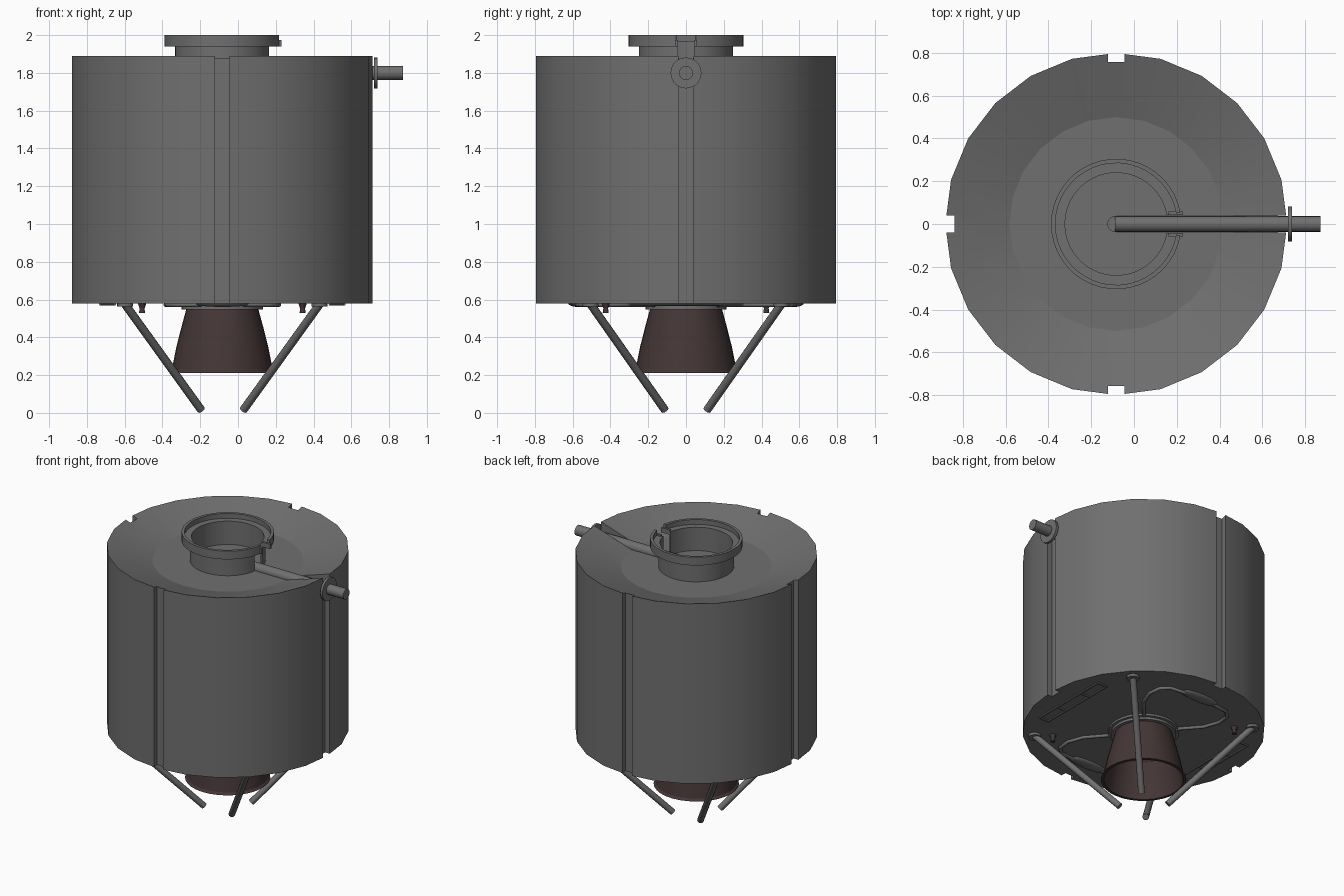
import bpy, bmesh, math
from mathutils import Vector

if "Cube" in bpy.data.objects:
    bpy.data.objects.remove(bpy.data.objects["Cube"])

CX = -0.083  # x of the main axis


def material(name, rgb):
    m = bpy.data.materials.new(name)
    m.diffuse_color = (*rgb, 1)
    m.use_nodes = True
    m.node_tree.nodes["Principled BSDF"].inputs["Base Color"].default_value = m.diffuse_color
    return m


GREY = material("metal_grey", (0.16, 0.16, 0.16))
BROWN = material("nozzle_brown", (0.058, 0.036, 0.036))


def finish(name, bm, mat, smooth=30):
    bmesh.ops.remove_doubles(bm, verts=bm.verts, dist=1e-5)
    bmesh.ops.recalc_face_normals(bm, faces=bm.faces)
    me = bpy.data.meshes.new(name)
    bm.to_mesh(me)
    bm.free()
    ob = bpy.data.objects.new(name, me)
    bpy.context.collection.objects.link(ob)
    me.materials.append(mat)
    if smooth:
        shade(ob, smooth)
    return ob


def shade(ob, angle):
    bpy.ops.object.select_all(action='DESELECT')
    ob.select_set(True)
    bpy.context.view_layer.objects.active = ob
    bpy.ops.object.shade_smooth_by_angle(angle=math.radians(angle))


def lathe(name, profile, seg, mat, start=0.0, sweep=360.0, smooth=30, cx=CX, cy=0.0):
    """Revolve a closed (r, z) loop; caps the ends of a partial sweep."""
    bm = bmesh.new()
    full = sweep >= 360
    rings = []
    for i in range(seg if full else seg + 1):
        a = math.radians(start + sweep * i / seg)
        rings.append([bm.verts.new((cx + r * math.cos(a), cy + r * math.sin(a), z)) for r, z in profile])
    n = len(profile)
    for i in range(seg):
        a, b = rings[i], rings[(i + 1) % len(rings)]
        for j in range(n):
            k = (j + 1) % n
            if profile[j][0] == 0 and profile[k][0] == 0:
                continue
            bm.faces.new((a[j], b[j], b[k], a[k]))
    if not full:
        bm.faces.new(rings[0])
        bm.faces.new(rings[-1])
    bmesh.ops.remove_doubles(bm, verts=bm.verts, dist=1e-5)
    bmesh.ops.dissolve_degenerate(bm, edges=bm.edges, dist=1e-6)
    return finish(name, bm, mat, smooth)


def rod(name, p, q, r, mat=GREY, seg=12, r2=None):
    p, q = Vector(p), Vector(q)
    bm = bmesh.new()
    bmesh.ops.create_cone(bm, cap_ends=True, segments=seg, radius1=r,
                          radius2=r if r2 is None else r2, depth=(q - p).length)
    bm.transform((q - p).to_track_quat('Z', 'Y').to_matrix().to_4x4())
    bmesh.ops.translate(bm, verts=bm.verts, vec=(p + q) / 2)
    return finish(name, bm, mat, 40)


def box(name, lo, hi, mat=GREY):
    bm = bmesh.new()
    bmesh.ops.create_cube(bm, size=1)
    for v in bm.verts:
        v.co = [lo[i] + (v.co[i] + 0.5) * (hi[i] - lo[i]) for i in range(3)]
    return finish(name, bm, mat, 0)


def tube(name, pts, r):
    cu = bpy.data.curves.new(name, 'CURVE')
    cu.dimensions = '3D'
    cu.bevel_depth = r
    cu.bevel_resolution = 2
    cu.use_fill_caps = True
    sp = cu.splines.new('POLY')
    sp.points.add(len(pts) - 1)
    for s, p in zip(sp.points, pts):
        s.co = (*p, 1)
    cu.materials.append(GREY)
    ob = bpy.data.objects.new(name, cu)
    bpy.context.collection.objects.link(ob)
    return ob


# Main tank with dished top
body = lathe("tank_body", [(0, 0.58), (0.8, 0.58), (0.8, 1.89), (0.5, 1.795), (0, 1.795)], 24, GREY, smooth=0)

# Four vertical channels, and a slot in the rim for the feed pipe
w = 0.039
cutters = [
    box("cut_right", (CX + 0.757, -w, 0.4), (1, w, 2.1)),
    box("cut_left", (-1, -w, 0.4), (CX - 0.757, w, 2.1)),
    box("cut_back", (CX - w, 0.757, 0.4), (CX + w, 1, 2.1)),
    box("cut_front", (CX - w, -1, 0.4), (CX + w, -0.757, 2.1)),
    box("cut_slot", (CX + 0.45, -w + 0.001, 1.79), (0.95, w - 0.001, 2.1)),
]
for c in cutters:
    c.hide_render = True
    m = body.modifiers.new(c.name, 'BOOLEAN')
    m.operation = 'DIFFERENCE'
    m.solver = 'EXACT'
    m.object = c
    bpy.context.view_layer.objects.active = body
    bpy.ops.object.modifier_apply(modifier=m.name)
    bpy.data.objects.remove(c)
shade(body, 16)

# Docking collar, open towards the feed pipe
lathe("top_collar", [(0.25, 1.79), (0.25, 1.94), (0.305, 1.94), (0.305, 2.0),
                     (0.285, 2.0), (0.285, 1.965), (0.24, 1.965), (0.24, 1.79)],
      40, GREY, start=10, sweep=340)
for s in (-1, 1):
    y0, y1 = sorted((s * 0.042, s * 0.058))
    box("collar_tab", (CX + 0.245, y0, 1.94), (CX + 0.312, y1, 1.975))

# Feed pipe with flange and rounded inner end
rod("feed_pipe", (CX - 0.005, 0, 1.8), (0.873, 0, 1.8), 0.037, seg=16)
rod("pipe_flange", (0.72, 0, 1.8), (0.738, 0, 1.8), 0.082, seg=20)
rod("pipe_elbow", (CX - 0.005, 0, 1.78), (CX - 0.005, 0, 1.81), 0.037, seg=16)

# Engine mount rings and hollow nozzle
lathe("engine_mount", [(0, 0.59), (0.235, 0.59), (0.235, 0.565), (0.215, 0.565),
                       (0.215, 0.548), (0, 0.548)], 32, GREY)
lathe("engine_nozzle", [(0.19, 0.552), (0.215, 0.46), (0.243, 0.35), (0.268, 0.225), (0.282, 0.21),
                        (0.262, 0.21), (0.233, 0.35), (0.205, 0.46), (0.12, 0.545), (0, 0.545), (0, 0.552)],
      32, BROWN)

# Four landing struts with mounting pads
for sx in (-1, 1):
    for sy in (-1, 1):
        rod("landing_strut", (CX + sx * 0.515, sy * 0.505, 0.575),
            (CX + sx * 0.112, sy * 0.112, 0.016), 0.022)
        rod("strut_pad", (CX + sx * 0.515, sy * 0.505, 0.585),
            (CX + sx * 0.515, sy * 0.505, 0.562), 0.042, seg=16)

# Two small steering thrusters
for s in (-1, 1):
    x, y = CX + s * 0.425, -s * 0.425
    rod("thruster_body", (x, y, 0.585), (x, y, 0.555), 0.024, BROWN, r2=0.014)
    rod("thruster_tip", (x, y, 0.558), (x, y, 0.53), 0.012, BROWN, r2=0.016)

# Underside: half-sunk tanks, fuel lines, side racks
for s in (-1, 1):
    bm = bmesh.new()
    bmesh.ops.create_uvsphere(bm, u_segments=16, v_segments=10, radius=1)
    for v in bm.verts:
        flat = max(-0.75, min(0.75, v.co.x)) / 0.75
        v.co = (CX + flat * 0.1 + v.co.x * 0.04, s * 0.575 + v.co.y * 0.05, 0.583 + v.co.z * 0.022)
    finish("pressure_tank", bm, GREY, 45)
    for m in (-1, 1):
        path = [(0.11, 0.575), (0.24, 0.56), (0.29, 0.51), (0.3, 0.42), (0.26, 0.31), (0.13, 0.16)]
        tube("fuel_line", [(CX + m * x, s * y, 0.573) for x, y in path], 0.012)
    for x in (0.57, 0.645):
        rod("rack_rail", (CX + s * x, -0.3, 0.576), (CX + s * x, 0.3, 0.576), 0.008, seg=8)
    for y in (-0.3, -0.12, 0.12, 0.3):
        rod("rack_rung", (CX + s * 0.57, y, 0.576), (CX + s * 0.645, y, 0.576), 0.008, seg=8)
